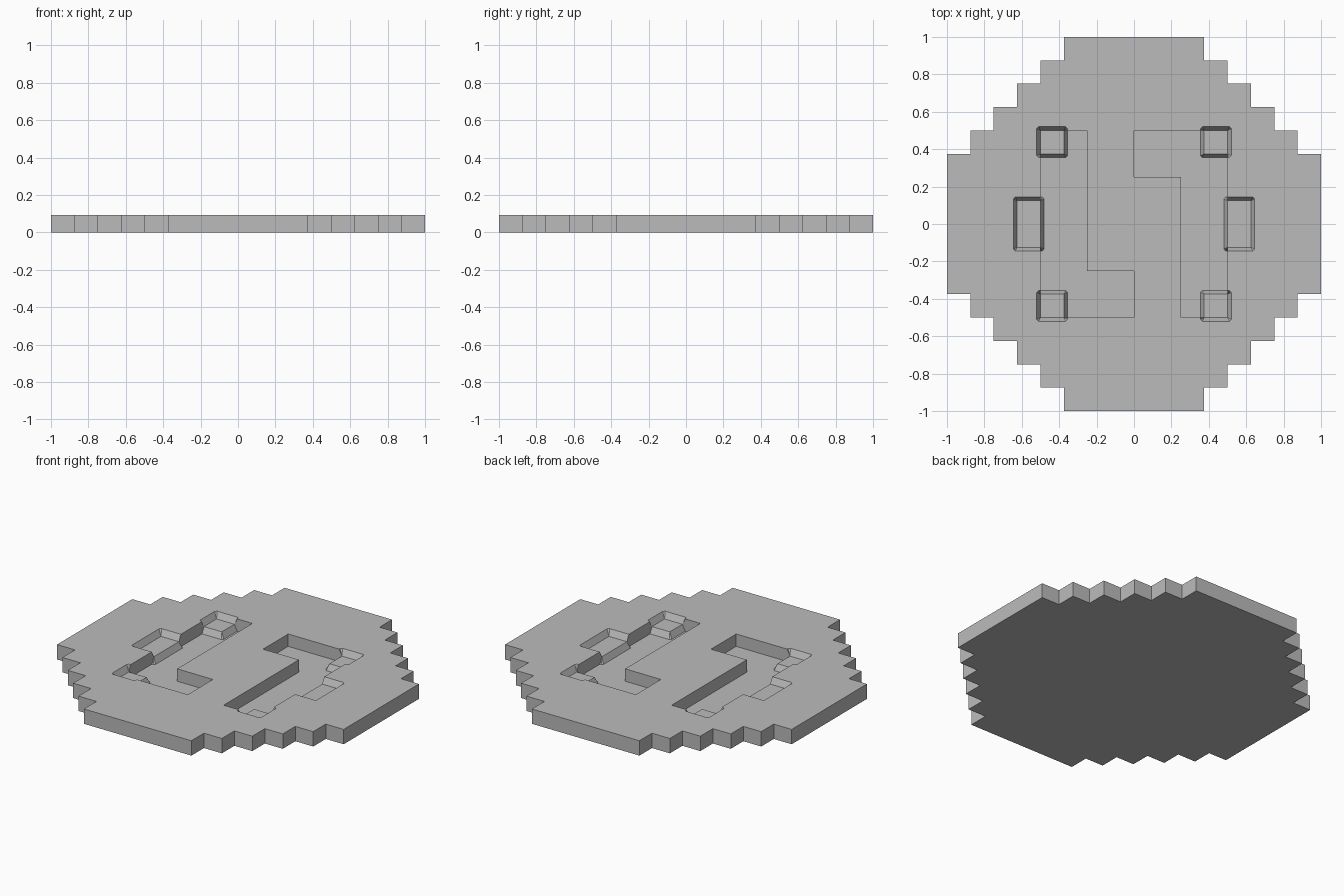
import bpy, bmesh

STEP = 0.125            # grid unit of the stepped outline
TOP = 0.75 * STEP       # plate thickness
FLOOR = 0.125 * STEP    # floor of the channels
MID = (TOP + FLOOR) / 2 # level of the shelves
FLARE = 0.02            # run of the sloped shelf sides

cube = bpy.data.objects.get("Cube")
if cube:
    bpy.data.objects.remove(cube, do_unlink=True)

grey = bpy.data.materials.new("stone grey")
grey.use_nodes = True
GREY = (0.5, 0.5, 0.5, 1)
grey.diffuse_color = GREY
grey.node_tree.nodes["Principled BSDF"].inputs["Base Color"].default_value = GREY


def loft(name, loops):
    """Closed solid through equal-length loops given as (points, z)."""
    bm = bmesh.new()
    rings = [[bm.verts.new((x, y, z)) for x, y in pts] for pts, z in loops]
    n = len(rings[0])
    for a, b in zip(rings, rings[1:]):
        for i in range(n):
            j = (i + 1) % n
            bm.faces.new((a[i], a[j], b[j], b[i]))
    bm.faces.new(rings[0][::-1])
    bm.faces.new(rings[-1])
    bmesh.ops.recalc_face_normals(bm, faces=bm.faces)
    mesh = bpy.data.meshes.new(name)
    bm.to_mesh(mesh)
    bm.free()
    mesh.materials.append(grey)
    obj = bpy.data.objects.new(name, mesh)
    bpy.context.collection.objects.link(obj)
    return obj


def octagon(cx, cy, hx, hy, grow):
    """Rectangle grown outward, its corners chamfered by the growth."""
    c = max(grow * 0.5, 0.0004)
    ax, ay = hx + grow, hy + grow
    pts = [(ax, c - ay), (ax, ay - c), (ax - c, ay), (c - ax, ay),
           (-ax, ay - c), (-ax, c - ay), (c - ax, -ay), (ax - c, -ay)]
    return [(cx + x, cy + y) for x, y in pts]


# Stepped round plate
quarter = []
for i in range(6):
    quarter.append((1 - i * STEP, (3 + i) * STEP))
    if i < 5:
        quarter.append((1 - (i + 1) * STEP, (3 + i) * STEP))
outline = quarter + [(-x, y) for x, y in quarter[::-1]]
outline += [(-x, -y) for x, y in outline]
plate = loft("stepped_plate", [(outline, 0), (outline, TOP)])

# Two facing L-shaped channels
cutters = []
ell = [(-0.5, -0.5), (0, -0.5), (0, -0.25), (-0.25, -0.25), (-0.25, 0.5), (-0.5, 0.5)]
for side, s in (("right", 1), ("left", -1)):
    pts = [(s * x, s * y) for x, y in ell]
    cutters.append(loft(side + "_channel_cutter", [(pts, FLOOR), (pts, TOP + 0.05)]))

# Shelves at the channel ends and outer middles, with flared notches above
h = STEP / 2
places = [("front", 3.5 * STEP, -3.5 * STEP, h),
          ("middle", 4.5 * STEP, 0, STEP),
          ("back", 3.5 * STEP, 3.5 * STEP, h)]
for side, s in (("right", -1), ("left", 1)):
    for place, x, y, hy in places:
        name = f"{side}_{place}"
        small = octagon(s * x, y, h, hy, 0)
        wide = octagon(s * x, y, h, hy, FLARE)
        wider = octagon(s * x, y, h, hy, 2 * FLARE)
        cutters.append(loft(name + "_notch_cutter",
                            [(small, MID), (wider, 2 * TOP - MID)]))
        loft(name + "_shelf", [(wide, FLOOR - 0.002), (small, MID)])

for cutter in cutters:
    mod = plate.modifiers.new(cutter.name, "BOOLEAN")
    mod.operation = "DIFFERENCE"
    mod.solver = "EXACT"
    mod.object = cutter
    cutter.hide_render = True
    cutter.hide_viewport = True
